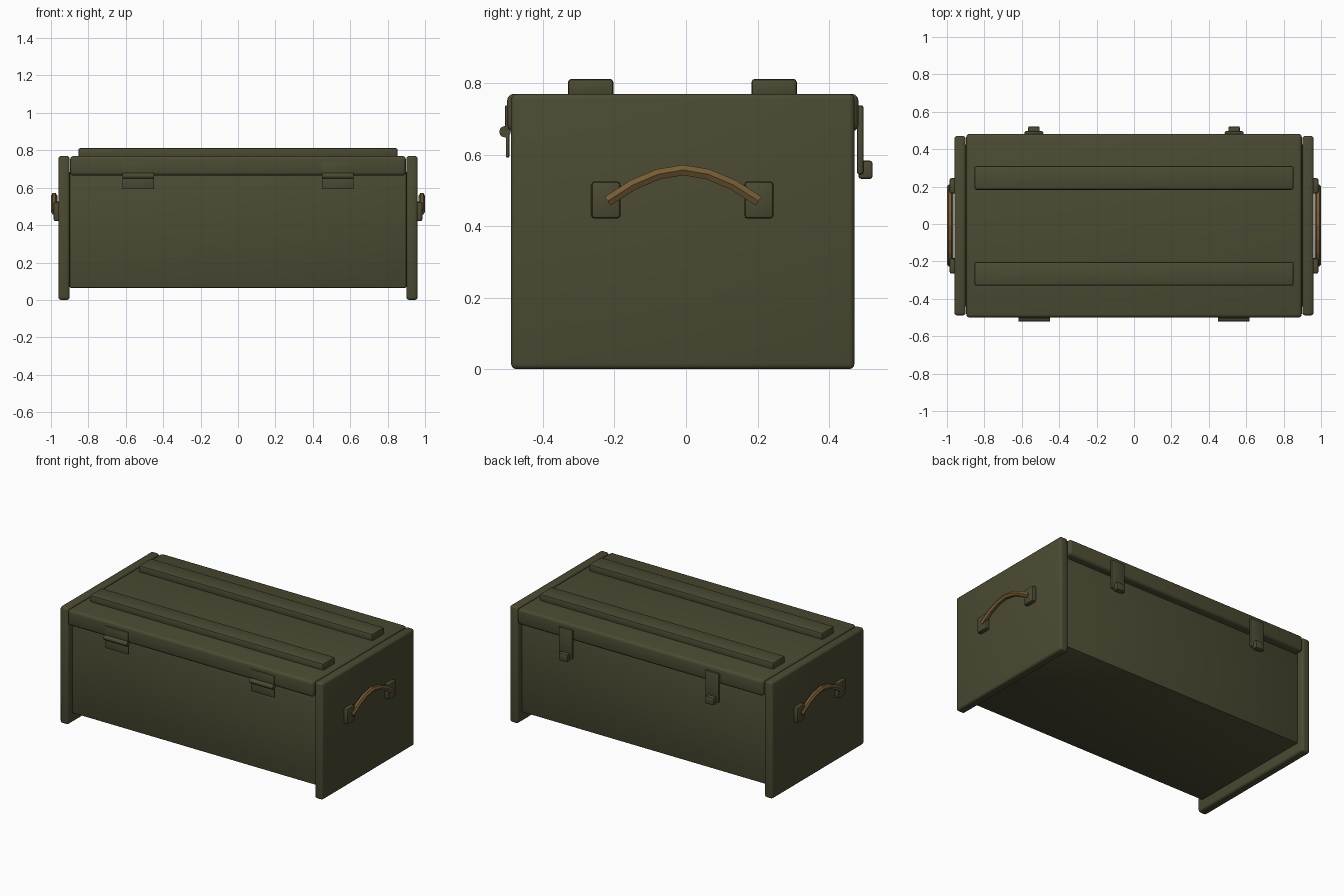
import bpy, bmesh, math
from mathutils import Vector

if "Cube" in bpy.data.objects:
    bpy.data.objects.remove(bpy.data.objects["Cube"])


def material(name, colour):
    m = bpy.data.materials.new(name)
    m.diffuse_color = (*colour, 1)
    m.use_nodes = True
    m.node_tree.nodes["Principled BSDF"].inputs["Base Color"].default_value = m.diffuse_color
    return m


OLIVE = material("olive paint", (0.071, 0.069, 0.033))
BROWN = material("brown rope", (0.175, 0.106, 0.036))


def finish(bm, name, mat, bevel=0, segments=2, angle=35):
    if bevel:
        bmesh.ops.bevel(bm, geom=bm.edges[:], offset=bevel, segments=segments,
                        profile=0.5, affect='EDGES', clamp_overlap=True)
    bmesh.ops.recalc_face_normals(bm, faces=bm.faces[:])
    me = bpy.data.meshes.new(name)
    bm.to_mesh(me)
    bm.free()
    me.materials.append(mat)
    ob = bpy.data.objects.new(name, me)
    bpy.context.collection.objects.link(ob)
    bpy.context.view_layer.objects.active = ob
    bpy.ops.object.select_all(action='DESELECT')
    ob.select_set(True)
    bpy.ops.object.shade_smooth_by_angle(angle=math.radians(angle))
    return ob


def box(name, x, y, z, bevel=0.0, segments=2):
    """Box between the (low, high) limits given on each axis."""
    bm = bmesh.new()
    bmesh.ops.create_cube(bm, size=1)
    for v in bm.verts:
        for i, (a, b) in enumerate((sorted(x), sorted(y), sorted(z))):
            v.co[i] = a if v.co[i] < 0 else b
    return finish(bm, name, OLIVE, bevel, segments)


def rope(name, path, radius, sides=6):
    """Faceted tube along a path lying in a plane of constant x."""
    bm = bmesh.new()
    rings = []
    side = Vector((1, 0, 0))
    for i, p in enumerate(path):
        t = (path[min(i + 1, len(path) - 1)] - path[max(i - 1, 0)]).normalized()
        up = side.cross(t)
        rings.append([bm.verts.new(p + radius * (side * math.cos(a) + up * math.sin(a)))
                      for a in (math.tau * k / sides for k in range(sides))])
    for r, q in zip(rings, rings[1:]):
        for k in range(sides):
            n = (k + 1) % sides
            bm.faces.new((r[k], r[n], q[n], q[k]))
    bm.faces.new(rings[0])
    bm.faces.new(rings[-1])
    return finish(bm, name, BROWN, angle=5)


# Box body, lid and the two lid battens
box("body", (-0.9, 0.9), (-0.447, 0.43), (0.065, 0.69), 0.006)
box("lid", (-0.897, 0.897), (-0.5, 0.482), (0.665, 0.77), 0.018, 3)
for label, y in (("front", (-0.33, -0.203)), ("back", (0.183, 0.31))):
    box(label + "_batten", (-0.853, 0.853), y, (0.76, 0.812), 0.01)

for s, label in ((-1, "left"), (1, "right")):
    # End panel that reaches the ground
    box(label + "_end_panel", (s * 0.9, s * 0.96), (-0.489, 0.471), (0, 0.77), 0.015, 3)

    # Hinge: two thin leaves and a round knuckle
    hx = (s * 0.448, s * 0.618)
    box(label + "_hinge_upper", hx, (-0.506, -0.493), (0.665, 0.738), 0.003)
    box(label + "_hinge_lower", hx, (-0.504, -0.494), (0.592, 0.665), 0.003)
    bpy.ops.mesh.primitive_cylinder_add(vertices=12, radius=0.016, depth=0.17,
                                        location=(s * 0.533, -0.506, 0.664),
                                        rotation=(0, math.pi / 2, 0))
    pin = bpy.context.object
    pin.name = label + "_hinge_knuckle"
    pin.data.materials.append(OLIVE)
    bpy.ops.object.shade_smooth_by_angle(angle=math.radians(35))

    # Latch: strap and catch
    box(label + "_latch_strap", (s * 0.485, s * 0.585), (0.478, 0.496), (0.545, 0.738), 0.006)
    box(label + "_latch_catch", (s * 0.504, s * 0.566), (0.482, 0.522), (0.532, 0.583), 0.008)

    # Handle: two mounts and a bowed rope
    for end, y in (("front", (-0.265, -0.183)), ("back", (0.163, 0.245))):
        box(f"{label}_handle_mount_{end}", (s * 0.95, s * 0.986), y, (0.421, 0.525), 0.01)
    path = []
    for i in range(7):
        u = i / 3 - 1
        path.append(Vector((s * 0.983, -0.008 + 0.211 * u, 0.47 + 0.087 * (1 - abs(u) ** 1.8))))
    rope(label + "_rope_handle", path, 0.017)
